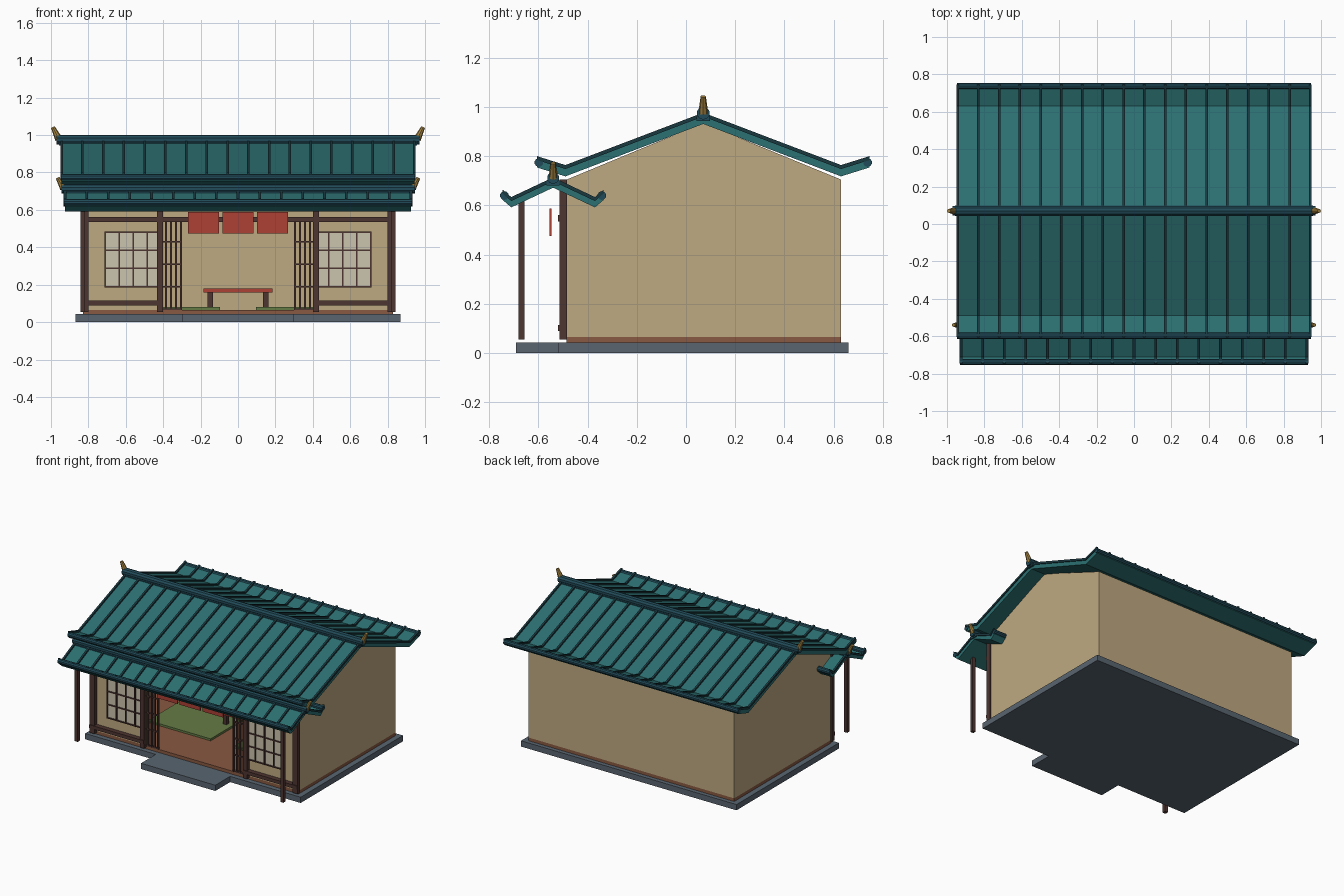
import bpy, bmesh
from mathutils import Vector

if "Cube" in bpy.data.objects:
    bpy.data.objects.remove(bpy.data.objects["Cube"])


def material(name, r, g, b):
    m = bpy.data.materials.new(name)
    m.diffuse_color = (r, g, b, 1)
    m.use_nodes = True
    m.node_tree.nodes["Principled BSDF"].inputs["Base Color"].default_value = m.diffuse_color
    return m


STONE = material("stone", .10, .13, .16)
FLOOR = material("floor_wood", .25, .10, .055)
PLASTER = material("plaster", .52, .40, .22)
WOOD = material("dark_wood", .075, .035, .03)
PAPER = material("window_paper", .60, .55, .42)
TEAL = material("roof_teal", .025, .16, .165)
RIB = material("roof_rib", .01, .04, .05)
RIDGE = material("ridge_blue", .015, .07, .10)
GOLD = material("gold", .36, .22, .05)
RED = material("red", .42, .05, .035)
GREEN = material("mat_green", .13, .20, .06)


def finish(name, bm, mat):
    bmesh.ops.recalc_face_normals(bm, faces=bm.faces)
    me = bpy.data.meshes.new(name)
    bm.to_mesh(me)
    bm.free()
    me.materials.append(mat)
    ob = bpy.data.objects.new(name, me)
    bpy.context.collection.objects.link(ob)
    return ob


def boxes(name, mat, spans):
    """One object from any number of (x0, x1, y0, y1, z0, z1) boxes."""
    bm = bmesh.new()
    for x0, x1, y0, y1, z0, z1 in spans:
        vs = bmesh.ops.create_cube(bm, size=1)["verts"]
        for v in vs:
            v.co = Vector(((x0 + x1) / 2 + v.co.x * (x1 - x0),
                           (y0 + y1) / 2 + v.co.y * (y1 - y0),
                           (z0 + z1) / 2 + v.co.z * (z1 - z0)))
    return finish(name, bm, mat)


def both(*spans):
    """Repeat boxes mirrored across x = 0."""
    return [s for a in spans for s in (a, (-a[1], -a[0]) + tuple(a[2:]))]


def extrude_x(bm, pts, x0, x1):
    """Extrude a closed (y, z) outline along x."""
    f = bm.faces.new([bm.verts.new((x0, y, z)) for y, z in pts])
    g = bmesh.ops.extrude_face_region(bm, geom=[f])["geom"]
    bmesh.ops.translate(bm, vec=(x1 - x0, 0, 0),
                        verts=[v for v in g if isinstance(v, bmesh.types.BMVert)])


def tube(bm, a, b, r1, r2, n=10):
    a, b = Vector(a), Vector(b)
    vs = bmesh.ops.create_cone(bm, cap_ends=True, segments=n, radius1=r1,
                               radius2=r2, depth=(b - a).length)["verts"]
    q = (b - a).to_track_quat('Z', 'Y')
    for v in vs:
        v.co = q @ v.co + (a + b) / 2


def roof(name, cy, half, thick, hx, bays, tip_r, ridge_x, ridge_r, horn):
    """Upswept gable roof; half = (dy, z) of the top line from ridge to tip."""
    top = [(cy - d, z) for d, z in reversed(half)] + [(cy + d, z) for d, z in half[1:]]
    # roof shell
    bm = bmesh.new()
    extrude_x(bm, top + [(y, z - thick) for y, z in reversed(top)], -hx, hx)
    finish(name + "_shell", bm, TEAL)
    # standing ribs
    bm = bmesh.new()
    line = [(y, z + .012) for y, z in top] + [(y, z - .004) for y, z in reversed(top)]
    for i in range(bays + 1):
        x = -hx + 2 * hx * i / bays
        extrude_x(bm, line, x - .007, x + .007)
    finish(name + "_ribs", bm, RIB)
    # eave rolls
    bm = bmesh.new()
    for s in (-1, 1):
        y, z = cy + s * (half[-1][0] - tip_r * .4), half[-1][1] - thick * .4
        tube(bm, (-hx - .004, y, z), (hx + .004, y, z), tip_r, tip_r)
    finish(name + "_eave_rolls", bm, RIDGE)
    # stacked ridge
    zr = half[0][1]
    bm = bmesh.new()
    w = ridge_r
    extrude_x(bm, [(cy - w, zr - .022), (cy - w, zr - .005), (cy - w * .6, zr + .006),
                   (cy + w * .6, zr + .006), (cy + w, zr - .005), (cy + w, zr - .022)],
              -ridge_x + .012, ridge_x - .012)
    tube(bm, (-ridge_x, cy, zr + .01), (ridge_x, cy, zr + .01), w * .95, w * .95)
    finish(name + "_ridge", bm, RIDGE)
    # gold ridge horns
    bm = bmesh.new()
    for s in (-1, 1):
        tube(bm, (s * (ridge_x - .012), cy, zr + .012),
             (s * (ridge_x + .02), cy, zr + horn), w * .72, w * .38, 8)
    finish(name + "_horns", bm, GOLD)


# stone base and front step
boxes("stone_base", STONE, [(-.87, .87, -.52, .66, 0, .042)])
boxes("front_step", STONE, [(-.30, .30, -.69, -.52, 0, .042)])
boxes("floor", FLOOR, [(-.83, .83, -.485, .63, .042, .065)])

# gable side walls
bm = bmesh.new()
gable = [(-.485, .065), (.63, .065), (.63, .705), (.07, .935), (-.485, .705)]
for x in (-.83, .81):
    extrude_x(bm, gable, x, x + .02)
finish("side_walls", bm, PLASTER)
boxes("back_wall", PLASTER, [(-.81, .81, .61, .63, .065, .705)])
boxes("front_wall", PLASTER, both((.41, .81, -.485, -.465, .065, .705))
      + [(-.41, .41, -.485, -.465, .56, .705)])

# timber frame on the front
boxes("frame_posts", WOOD, both((.80, .84, -.515, -.483, .055, .705),
                                (.40, .432, -.515, -.483, .055, .705)))
boxes("frame_beams", WOOD, both((.40, .84, -.52, -.484, .09, .115))
      + [(-.84, .84, -.52, -.484, .535, .562)])
boxes("porch_posts", WOOD, both((.818, .842, -.68, -.656, .055, .62)))

# windows with paper panes and muntins
boxes("window_panes", PAPER, both((.41, .71, -.49, -.484, .19, .48)))
bars = [(.41 + .075 * i - .004, .41 + .075 * i + .004, -.498, -.486, .186, .484)
        for i in range(5)]
bars += [(.406, .714, -.497, -.486, z - .004, z + .004) for z in (.19, .287, .383, .48)]
boxes("window_bars", WOOD, both(*bars))

# sliding lattice doors pushed aside
slats = [(x - .005, x + .005, -.492, -.478, .065, .56)
         for x in (.305, .332, .358, .385)]
slats += [(.30, .40, -.49, -.48, z - .004, z + .004)
          for z in (.07, .19, .31, .43, .55)]
boxes("lattice_doors", WOOD, both(*slats))

# hanging red cloths
boxes("hanging_cloths", RED, [(x - .083, x + .083, -.554, -.546, .475, .588)
                              for x in (-.185, 0, .185)])

# interior mats and low table
boxes("floor_mats", GREEN, both((.095, .60, -.18, .45, .065, .08)))
boxes("table_top", RED, [(-.185, .185, .04, .26, .157, .18)])
boxes("table_legs", WOOD, both((.135, .163, .06, .09, .065, .157),
                               (.135, .163, .21, .24, .065, .157)))

# main roof and porch roof
roof("main_roof", .07, [(0, .965), (.56, .752), (.675, .788)], .034,
     .943, 17, .018, .97, .028, .078)
roof("porch_roof", -.54, [(0, .702), (.17, .622), (.205, .652)], .03,
     .925, 16, .018, .945, .026, .07)
